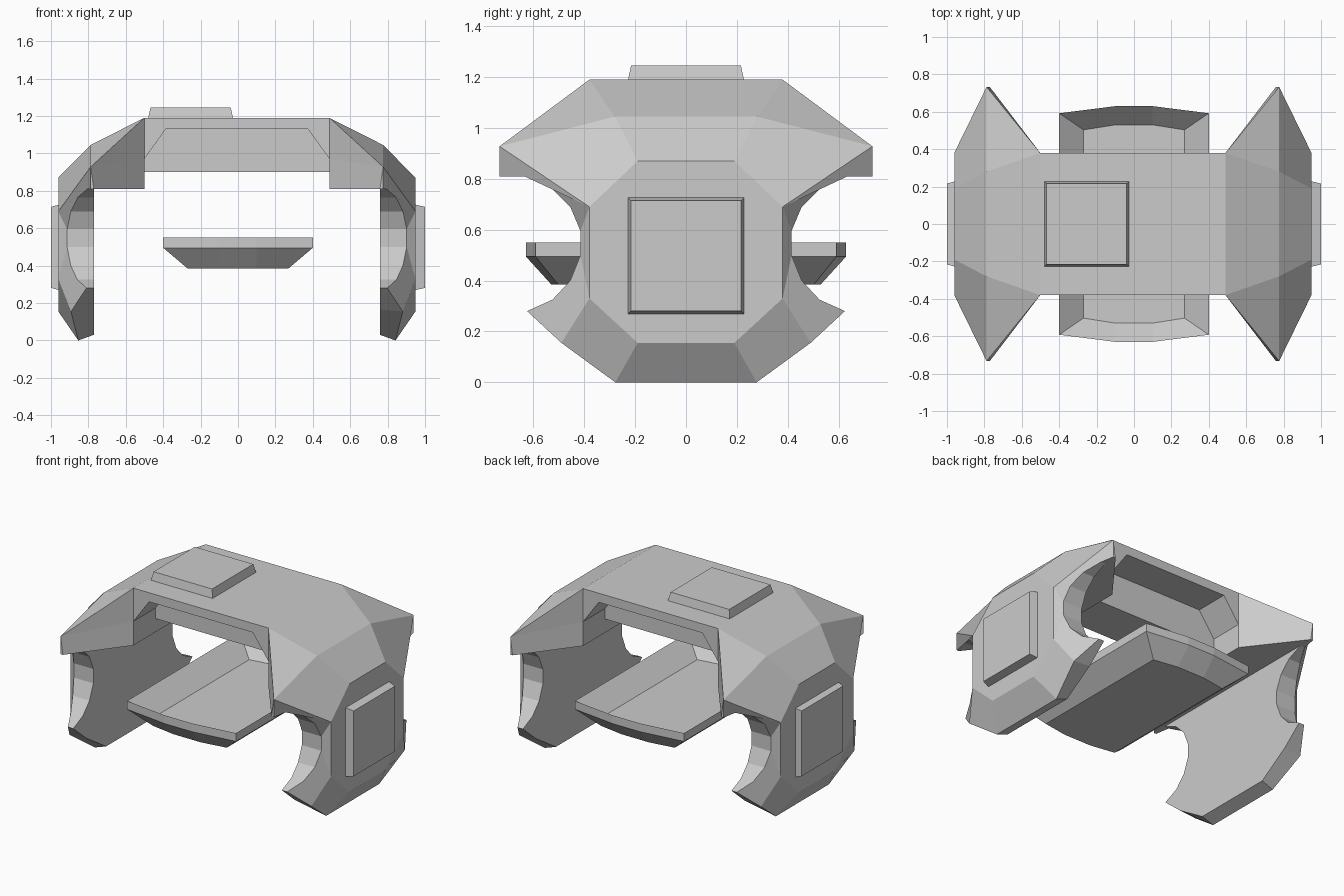
import bpy, bmesh
from mathutils import Vector

if "Cube" in bpy.data.objects:
    bpy.data.objects.remove(bpy.data.objects["Cube"])


def quarter_object(name, pts, faces, ref_face, ref_dir, loc=(0, 0, 0)):
    """Build one quarter of a part and mirror it across x and y."""
    bm = bmesh.new()
    vs = {k: bm.verts.new(p) for k, p in pts.items()}
    made = [bm.faces.new([vs[k] for k in f]) for f in faces]
    bmesh.ops.recalc_face_normals(bm, faces=bm.faces[:])
    made[ref_face].normal_update()
    if made[ref_face].normal.dot(Vector(ref_dir)) < 0:
        bmesh.ops.reverse_faces(bm, faces=bm.faces[:])
    me = bpy.data.meshes.new(name)
    bm.to_mesh(me)
    bm.free()
    ob = bpy.data.objects.new(name, me)
    ob.location = loc
    bpy.context.collection.objects.link(ob)
    m = ob.modifiers.new("mirror", 'MIRROR')
    m.use_axis = (True, True, False)
    m.merge_threshold = 0.0005
    return ob


def block(name, lo, hi, axis=None, side=1, inset=0.0):
    """Box, optionally narrowed towards one end of an axis."""
    lo, hi = Vector(lo), Vector(hi)
    mid, half = (lo + hi) / 2, (hi - lo) / 2
    bm = bmesh.new()
    bmesh.ops.create_cube(bm, size=2)
    for v in bm.verts:
        s = v.co.copy()
        for i in range(3):
            h = half[i]
            if axis is not None and i != axis and s[axis] * side > 0:
                h -= inset
            v.co[i] = mid[i] + s[i] * h
    me = bpy.data.meshes.new(name)
    bm.to_mesh(me)
    bm.free()
    ob = bpy.data.objects.new(name, me)
    bpy.context.collection.objects.link(ob)
    return ob


# Armoured shell: roof, shoulders and side walls with round notches
P = {
    'a': (0, 0, 1.19), 'b': (0, .38, 1.19), 'c': (.495, .38, 1.19), 'd': (.495, 0, 1.19),
    'e': (.782, 0, 1.045), 'f': (.782, .28, 1.045), 'g': (.782, .733, .928),
    'h': (.955, .38, .69), 'i': (.955, .19, .87), 'j': (.955, 0, .87),
    'k': (.955, .38, .33), 'l': (.955, .19, .155), 'm': (.955, 0, .155),
    'n': (.887, .49, .155), 'o': (.848, .278, 0), 'p': (.848, 0, 0),
    't': (.782, .733, .81), 'u': (.765, .733, .81),
    'ni': (.765, .49, .165), 'oi': (.765, .28, .03), 'pi': (.765, 0, .03),
    's': (.765, 0, .81), 'v': (.495, .38, .81), 'w': (.495, 0, .81),
    'x': (.495, .38, .97), 'x0': (.495, 0, .97),
    'y': (.38, .38, 1.13), 'y0': (.38, 0, 1.13),
    'z': (0, .38, 1.13), 'z0': (0, 0, 1.13),
}
notch = [(.635, .81), (.53, .765), (.455, .69), (.415, .595),
         (.415, .5), (.455, .40), (.525, .325), (.625, .28)]
for i, (y, z) in enumerate(notch):
    P[f'A{i}'] = (.925 - .494 * (y - .38), y, z)
    P[f'B{i}'] = (.765, y, z)
A = [f'A{i}' for i in range(8)]
B = [f'B{i}' for i in range(8)]

F = [
    # roof and outer facets
    'abcd', 'dcfe', 'cgf', 'efij', 'fghi', 'jihklm', 'lkno', 'mlop',
    ['h', 'g', 't', 'A0'], ['h'] + A[:4], ['h', 'A3', 'A4', 'k'], ['k'] + A[4:] + ['n'],
    # lower rim
    ['n', 'A7', 'B7', 'ni'], ['o', 'n', 'ni', 'oi'], ['p', 'o', 'oi', 'pi'],
    # inner wall and shoulder underside
    ['s'] + B + ['ni', 'oi', 'pi'], ['t', 'u', 'B0', 'A0'], 'gut',
    ['u', 'B0', 's', 'w', 'v'],
    # shoulder end and roof opening
    ['c', 'g', 'x'], ['g', 'u', 'v', 'x'], ['v', 'w', 'x0', 'x'],
    ['x', 'x0', 'y0', 'y'], ['y', 'y0', 'z0', 'z'], ['b', 'c', 'x', 'y', 'z'],
]
F += [[A[i], A[i + 1], B[i + 1], B[i]] for i in range(7)]
quarter_object("armour_shell", P, F, 0, (0, 0, 1), (-.006, 0, 0))

# Cross panel hanging under the roof
block("roof_cross_panel", (-.5, -.15, .90), (.488, .15, 1.135))

# Raised hatch and side plates
block("roof_hatch", (-.482, -.23, 1.18), (-.025, .23, 1.245), 2, 1, .014)
block("right_plate", (.94, -.23, .267), (1.0, .23, .728), 0, 1, .014)
block("left_plate", (-1.0, -.23, .267), (-.95, .23, .728), 0, -1, .014)

# Shallow dished tray with bowed ends
rim = [(0, .63), (.1, .63), (.4, .592), (.4, 0)]
floor = [(0, .53), (.1, .53), (.27, .503), (.27, 0)]
T, G = {}, []
for tag, dz in (('t', 0), ('b', -.055)):
    T[tag + 'c'] = (0, 0, .44 + dz)
    for i in range(4):
        T[f'{tag}r{i}'] = (*rim[i], .55 + dz)
        T[f'{tag}f{i}'] = (*floor[i], .44 + dz)
    G.append([tag + 'c'] + [f'{tag}f{i}' for i in range(4)])
    G += [[f'{tag}r{i}', f'{tag}r{i+1}', f'{tag}f{i+1}', f'{tag}f{i}'] for i in range(3)]
G += [[f'tr{i}', f'tr{i+1}', f'br{i+1}', f'br{i}'] for i in range(3)]
quarter_object("tray", T, G, 0, (0, 0, 1))
